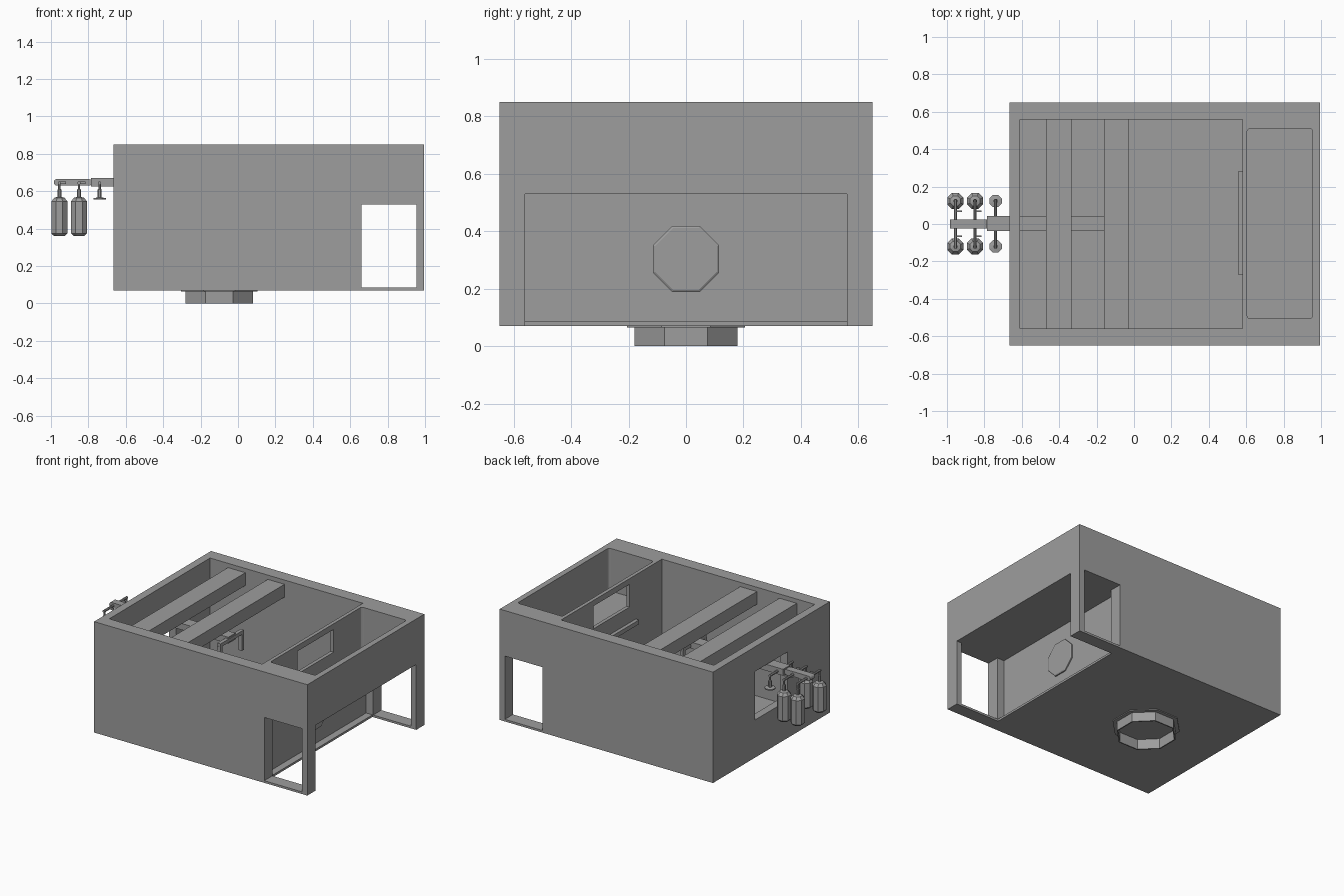
import bpy, bmesh, math
from mathutils import Matrix

cube = bpy.data.objects.get("Cube")
if cube:
    bpy.data.objects.remove(cube, do_unlink=True)

grey = bpy.data.materials.new("plain grey")
grey.use_nodes = True
colour = (0.34, 0.34, 0.34, 1)
grey.diffuse_color = colour
grey.node_tree.nodes["Principled BSDF"].inputs["Base Color"].default_value = colour


def finish(name, bm):
    bmesh.ops.recalc_face_normals(bm, faces=bm.faces)
    mesh = bpy.data.meshes.new(name)
    bm.to_mesh(mesh)
    bm.free()
    mesh.materials.append(grey)
    ob = bpy.data.objects.new(name, mesh)
    bpy.context.collection.objects.link(ob)
    return ob


def box(name, xs, ys, zs, round_axis=None, radius=0.015):
    bm = bmesh.new()
    bmesh.ops.create_cube(bm, size=1)
    for v in bm.verts:
        v.co = [lim[0] if c < 0 else lim[1] for c, lim in zip(v.co, (xs, ys, zs))]
    if round_axis is not None:
        edges = [e for e in bm.edges
                 if abs((e.verts[0].co - e.verts[1].co).normalized()[round_axis]) > 0.9]
        bmesh.ops.bevel(bm, geom=edges, offset=radius, segments=3, profile=0.5, affect='EDGES')
    return finish(name, bm)


def lathe(name, profile, centre, axis='Z', sides=8, closed=False):
    """Spin (radius, height) pairs into a flat-sided solid."""
    bm = bmesh.new()
    rings = []
    for r, h in profile:
        ring = []
        for i in range(sides):
            a = math.tau * (i + 0.5) / sides
            ring.append(bm.verts.new((r * math.cos(a), r * math.sin(a), h)))
        rings.append(ring)
    pairs = list(zip(rings, rings[1:]))
    if closed:
        pairs.append((rings[-1], rings[0]))
    for a, b in pairs:
        for i in range(sides):
            j = (i + 1) % sides
            bm.faces.new((a[i], a[j], b[j], b[i]))
    if not closed:
        bm.faces.new(rings[0])
        bm.faces.new(rings[-1])
    turn = {'Z': Matrix(), 'X': Matrix.Rotation(math.pi / 2, 4, 'Y'),
            'Y': Matrix.Rotation(-math.pi / 2, 4, 'X')}[axis]
    bm.transform(Matrix.Translation(centre) @ turn)
    return finish(name, bm)


def cut(target, cutter):
    cutter.hide_render = True
    mod = target.modifiers.new("cut", 'BOOLEAN')
    mod.operation, mod.solver, mod.object = 'DIFFERENCE', 'EXACT', cutter
    bpy.context.view_layer.objects.active = target
    bpy.ops.object.modifier_apply(modifier=mod.name)
    bpy.data.objects.remove(cutter, do_unlink=True)


# Building shell with rooms and openings cut out
shell = box("building_shell", (-0.665, 0.995), (-0.65, 0.65), (0.07, 0.85))
cut(shell, box("main_room", (-0.61, 0.58), (-0.56, 0.56), (0.085, 1)))
cut(shell, box("upper_bay", (0.605, 0.955), (-0.505, 0.51), (0.55, 1), 2))
cut(shell, box("lower_bay", (0.605, 1.1), (-0.56, 0.56), (0.085, 0.53)))
cut(shell, box("bay_floor_gap", (0.655, 1.1), (-0.56, 0.56), (0, 0.3)))
cut(shell, box("side_doors", (0.66, 0.955), (-0.8, 0.8), (0.085, 0.53)))
cut(shell, box("end_window", (-0.8, -0.6), (-0.18, 0.18), (0.335, 0.676)))
cut(shell, box("inner_window", (0.5, 0.7), (-0.2, 0.2), (0.65, 0.81)))

# Roof beams and wall ledge
for name, xs in (("outer_beam", (-0.47, -0.335)), ("inner_beam", (-0.16, -0.03))):
    box(name, xs, (-0.56, 0.56), (0.73, 0.82))
box("wall_ledge", (0.555, 0.58), (-0.27, 0.28), (0.51, 0.54))

# Octagonal hatch on the bay wall
k = math.cos(math.pi / 8)
lathe("bay_hatch", [(0.115 / k, 0), (0.115 / k, 0.008), (0.108 / k, 0.012)],
      (0.605, 0, 0.303), 'X')

# Octagonal docking collar below the floor
lathe("docking_collar", [(0.18 / k, 0), (0.18 / k, 0.07), (0.172 / k, 0.07), (0.172 / k, 0)],
      (-0.1, 0, 0), closed=True)
lathe("collar_flange", [(0.205 / k, 0.064), (0.205 / k, 0.071),
                        (0.175 / k, 0.071), (0.175 / k, 0.064)], (-0.1, 0, 0), closed=True)

# Arm reaching through the end window
box("arm_base", (-0.785, -0.05), (-0.037, 0.042), (0.625, 0.67))
box("arm_tip", (-0.985, -0.78), (-0.025, 0.025), (0.63, 0.665), 1, 0.016)

# Crossbars, bottles and plungers hung in mirrored pairs
bottle = [(0.03, 0.36), (0.047, 0.375), (0.047, 0.545), (0.03, 0.565),
          (0.011, 0.57), (0.011, 0.61), (0.007, 0.612), (0.007, 0.645)]
plunger = [(0.036, 0.555), (0.036, 0.563), (0.012, 0.567),
           (0.012, 0.61), (0.007, 0.612), (0.007, 0.645)]
for label, x, profile in (("outer_bottle", -0.955, bottle), ("inner_bottle", -0.85, bottle),
                          ("plunger", -0.74, plunger)):
    lathe(label + "_crossbar", [(0.009, -0.13), (0.009, 0.13)], (x, 0, 0.645), 'Y')
    for side, y in (("front", -0.12), ("back", 0.123)):
        lathe(f"{side}_{label}", profile, (x, y, 0))
        if profile is bottle:
            box(f"{side}_{label}_hook", (x - 0.005, x + 0.035),
                (y * 0.55 - 0.004, y * 0.55 + 0.004), (0.638, 0.652))

# Control handles at the inside end of the arm
box("handle_crossbar", (-0.07, -0.045), (-0.13, 0.13), (0.635, 0.66))
for side, y in (("front", -0.12), ("back", 0.12)):
    box(side + "_handle", (-0.07, -0.045), (y - 0.012, y + 0.012), (0.52, 0.64))
